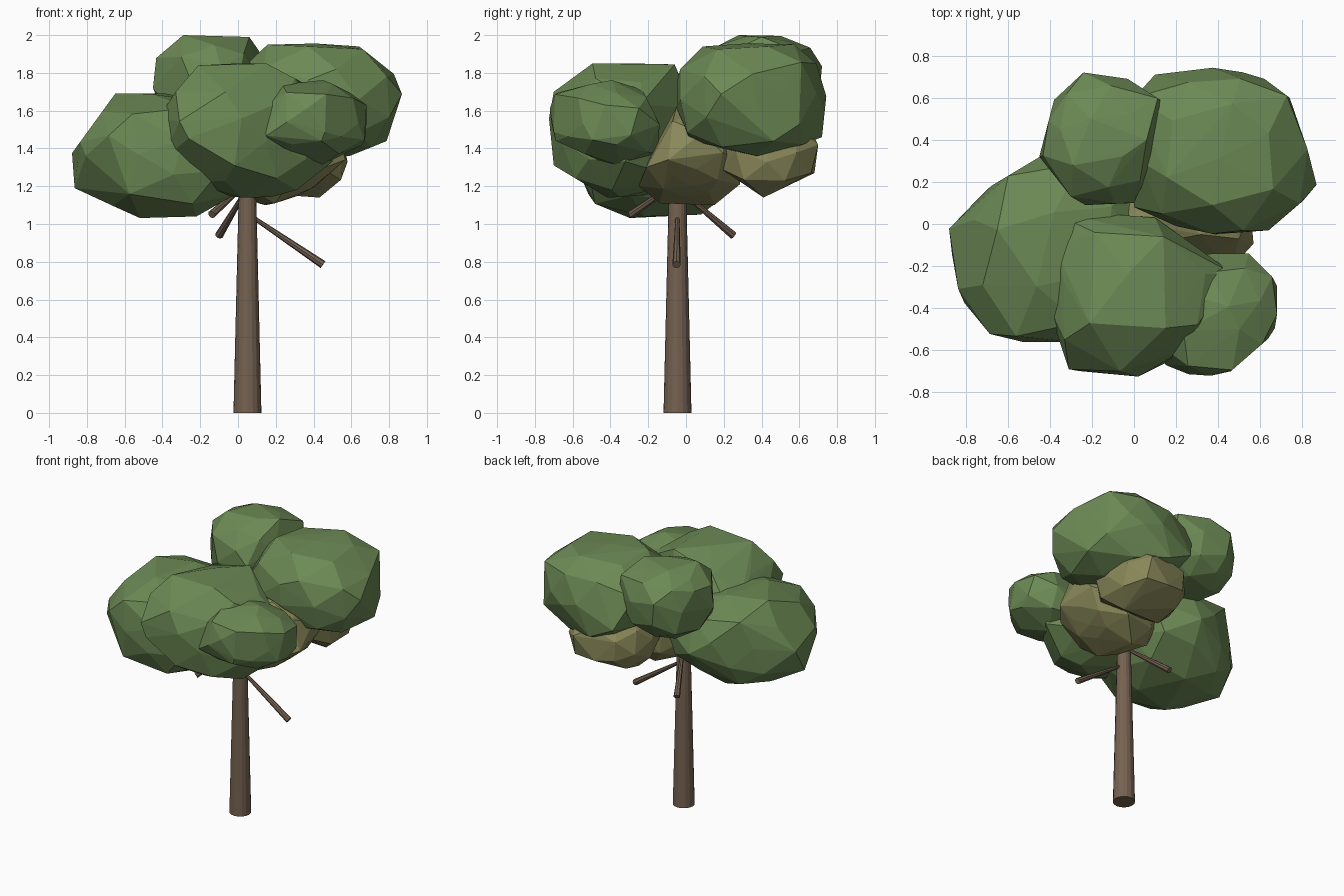
import bpy, bmesh, random
from mathutils import Vector, Euler

if "Cube" in bpy.data.objects:
    bpy.data.objects.remove(bpy.data.objects["Cube"])


def material(name, rgb):
    m = bpy.data.materials.new(name)
    m.diffuse_color = (*rgb, 1)
    m.use_nodes = True
    m.node_tree.nodes["Principled BSDF"].inputs["Base Color"].default_value = m.diffuse_color
    return m


GREEN = material("leaf green", (0.150, 0.252, 0.090))
OLIVE = material("olive leaf", (0.252, 0.247, 0.101))
BARK = material("bark brown", (0.180, 0.123, 0.082))


def add_object(name, bm, mat):
    mesh = bpy.data.meshes.new(name)
    bmesh.ops.recalc_face_normals(bm, faces=bm.faces[:])
    bm.to_mesh(mesh)
    bm.free()
    mesh.materials.append(mat)
    ob = bpy.data.objects.new(name, mesh)
    bpy.context.collection.objects.link(ob)
    return ob


def trim(bm, views, mid):
    """Cut back whatever lies outside the outline arcs."""
    for i, j, arc in views:
        for (a, b), (c, d) in zip(arc, arc[1:]):
            n = Vector((0, 0, 0))
            n[i], n[j] = d - b, a - c
            dist = n[i] * (a - mid[i]) + n[j] * (b - mid[j])
            if dist < 0:
                n, dist = -n, -dist
            for v in bm.verts:
                reach = n.dot(v.co - mid)
                if reach > dist:
                    v.co = mid + (v.co - mid) * dist / reach


def clump(name, lo, hi, mat, seed, top=(), front=(), right=()):
    """Faceted leaf clump in the box lo..hi, trimmed to outline arcs.

    Each arc is a list of points in one view; the clump is cut along the
    lines joining them and its nearest vertices are pulled to the points."""
    rng = random.Random(seed)
    lo, hi = Vector(lo), Vector(hi)
    mid, half = (lo + hi) / 2, (hi - lo) / 2
    turn = Euler([rng.uniform(0, 6.28) for _ in range(3)]).to_matrix()
    bm = bmesh.new()
    bmesh.ops.create_icosphere(bm, subdivisions=2, radius=1)
    for v in bm.verts:
        p = turn @ v.co * rng.uniform(0.99, 1.06)
        v.co = [mid[i] + half[i] * max(-1, min(1, abs(p[i]) ** 0.87 * (1 if p[i] > 0 else -1)))
                for i in range(3)]
    views = [(0, 1, a) for a in top] + [(0, 2, a) for a in front] + [(1, 2, a) for a in right]
    trim(bm, views, mid)
    # Pull one vertex out to each outline corner
    used = set()
    for i, j, arc in views:
        k = 3 - i - j
        for a, b in arc:
            free = [v for v in bm.verts if v not in used]
            v = min(free, key=lambda w: (w.co[i] - a) ** 2 + (w.co[j] - b) ** 2
                    + 0.3 * (w.co[k] - mid[k]) ** 2)
            v.co[i], v.co[j] = a, b
            used.add(v)
    trim(bm, views, mid)
    # Wrap the points in flat facets
    points = [v.co.copy() for v in bm.verts]
    bm.clear()
    for p in points:
        bm.verts.new(p)
    hull = bmesh.ops.convex_hull(bm, input=bm.verts[:])
    spare = {e for e in hull["geom_interior"] + hull["geom_unused"]
             if isinstance(e, bmesh.types.BMVert)}
    bmesh.ops.delete(bm, geom=list(spare), context='VERTS')
    return add_object(name, bm, mat)


def limb(name, start, end, r1, r2, sides):
    """Tapered round limb between two points."""
    start, end = Vector(start), Vector(end)
    axis = end - start
    bm = bmesh.new()
    bmesh.ops.create_cone(bm, cap_ends=True, segments=sides,
                          radius1=r1, radius2=r2, depth=axis.length)
    rot = axis.to_track_quat('Z', 'Y')
    for v in bm.verts:
        v.co = rot @ v.co + (start + end) / 2
    return add_object(name, bm, BARK)


# Trunk and hanging branches (thicker at the free end)
limb("trunk", (0.05, -0.045, 0), (0.05, -0.045, 1.3), 0.074, 0.043, 16)
limb("right_branch", (0.05, -0.045, 1.055), (0.45, -0.05, 0.785), 0.010, 0.022, 8)
limb("back_branch", (0.05, -0.045, 1.19), (-0.10, 0.25, 0.94), 0.010, 0.022, 8)
limb("left_branch", (0.05, -0.045, 1.22), (-0.14, -0.29, 1.05), 0.010, 0.022, 8)

# Green crown clumps
clump("front_clump", (-0.47, -0.75, 1.10), (0.52, 0.08, 1.855), GREEN, 1,
      top=[[(-0.46, -0.24), (-0.31, -0.69), (0.02, -0.75), (0.15, -0.66)],
           [(-0.42, 0.07), (0.10, 0.03), (0.48, -0.24)]],
      front=[[(-0.45, 1.56), (-0.33, 1.70), (-0.22, 1.855), (0.15, 1.85), (0.34, 1.75)],
             [(-0.25, 1.22), (0.02, 1.10), (0.31, 1.18), (0.50, 1.33)]],
      right=[[(-0.35, 1.10), (-0.70, 1.31), (-0.745, 1.45), (-0.70, 1.70), (-0.52, 1.855),
              (-0.06, 1.845)]])
clump("left_clump", (-0.89, -0.62, 1.03), (0.05, 0.37, 1.69), GREEN, 2,
      top=[[(-0.28, -0.62), (-0.53, -0.56), (-0.71, -0.56), (-0.84, -0.31), (-0.89, -0.02),
            (-0.68, 0.18), (-0.43, 0.33), (-0.28, 0.37), (0.02, 0.22)]],
      front=[[(-0.22, 1.04), (-0.52, 1.03), (-0.865, 1.19), (-0.89, 1.36), (-0.65, 1.69),
              (-0.38, 1.69)]],
      right=[[(-0.33, 1.03), (0.08, 1.05), (0.27, 1.20)]])
clump("back_left_clump", (-0.45, 0.09, 1.50), (0.14, 0.72, 2.00), GREEN, 3,
      top=[[(-0.45, 0.32), (-0.38, 0.59), (-0.24, 0.72), (-0.03, 0.69), (0.14, 0.58),
            (0.12, 0.36), (0.0, 0.10), (-0.23, 0.09), (-0.30, 0.13), (-0.45, 0.32)]],
      front=[[(-0.45, 1.755), (-0.43, 1.90), (-0.29, 2.0), (0.06, 1.99), (0.13, 1.925)]])
clump("back_right_clump", (0.00, -0.08, 1.36), (0.89, 0.765, 1.975), GREEN, 4,
      top=[[(0.0, 0.60), (0.10, 0.71), (0.37, 0.765), (0.62, 0.69), (0.74, 0.60),
            (0.885, 0.18), (0.64, -0.03), (0.53, -0.08), (0.20, -0.01), (0.0, 0.08)]],
      front=[[(0.13, 1.975), (0.64, 1.94), (0.84, 1.80), (0.885, 1.62), (0.80, 1.43),
              (0.59, 1.36)]],
      right=[[(0.46, 1.36), (0.72, 1.46), (0.757, 1.63), (0.69, 1.85), (0.59, 1.975),
              (0.09, 1.94), (-0.08, 1.77), (-0.07, 1.61), (0.02, 1.44)]])
clump("front_right_clump", (0.10, -0.76, 1.31), (0.70, -0.12, 1.77), GREEN, 5,
      top=[[(0.11, -0.58), (0.15, -0.67), (0.36, -0.755), (0.46, -0.70), (0.69, -0.50),
            (0.70, -0.28), (0.55, -0.13), (0.42, -0.12)]],
      front=[[(0.13, 1.56), (0.11, 1.68), (0.21, 1.77), (0.51, 1.76), (0.68, 1.63),
              (0.70, 1.53), (0.66, 1.42), (0.44, 1.31)]],
      right=[[(-0.40, 1.31), (-0.69, 1.44), (-0.74, 1.54), (-0.70, 1.69), (-0.39, 1.77),
              (-0.23, 1.71), (-0.14, 1.53), (-0.15, 1.37)]])

# Olive under-clumps
clump("olive_middle_clump", (-0.10, -0.25, 1.09), (0.58, 0.29, 1.62), OLIVE, 6,
      front=[[(0.11, 1.09), (0.32, 1.12), (0.41, 1.20), (0.56, 1.28), (0.58, 1.34)]],
      right=[[(-0.05, 1.62), (-0.19, 1.36), (-0.25, 1.20), (-0.14, 1.11), (0.15, 1.10),
              (0.285, 1.21)]])
clump("olive_back_clump", (0.00, 0.12, 1.14), (0.58, 0.70, 1.58), OLIVE, 7,
      right=[[(0.16, 1.31), (0.41, 1.14), (0.68, 1.27), (0.70, 1.42)]])
